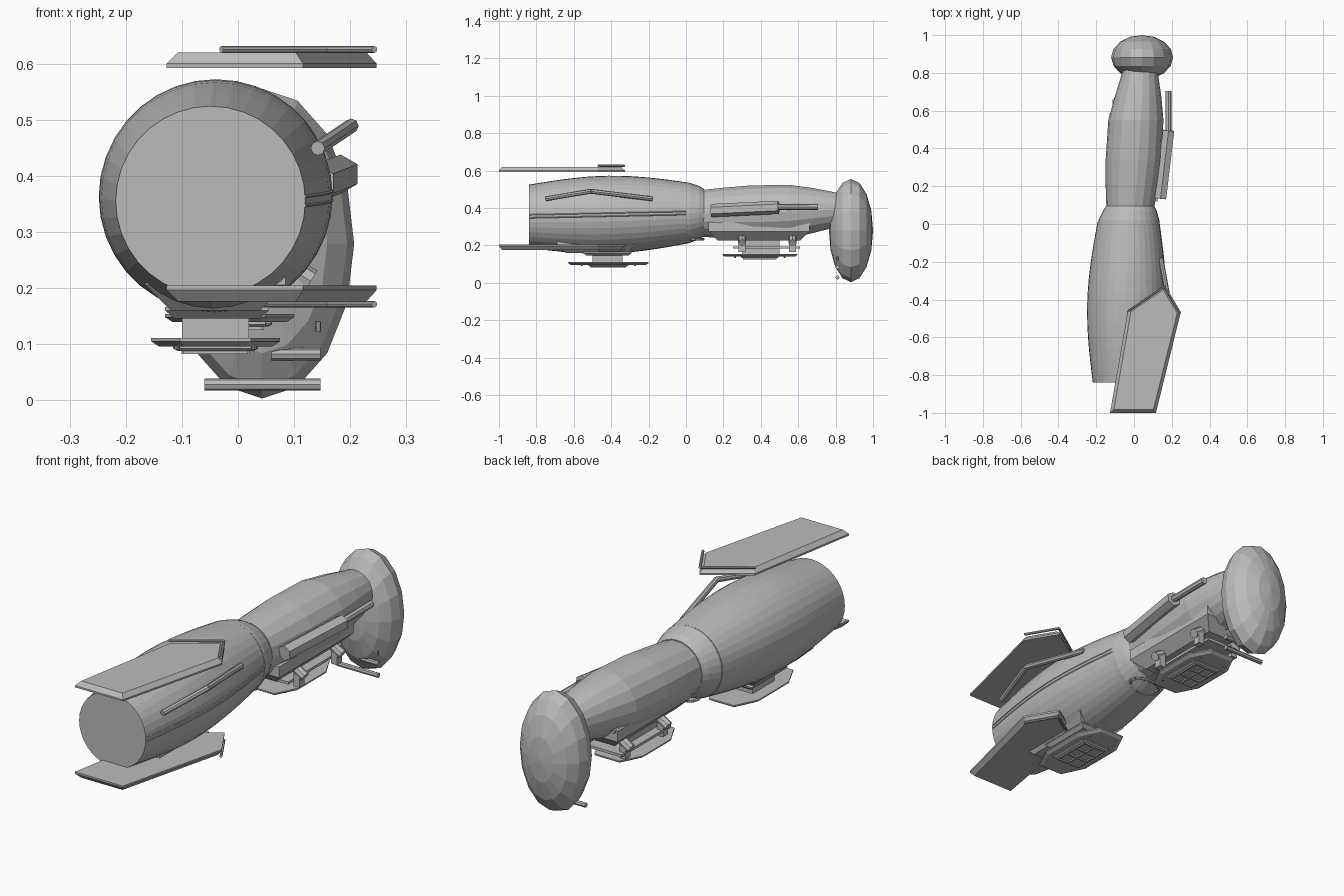
import bpy, bmesh, math
from mathutils import Vector

if "Cube" in bpy.data.objects:
    bpy.data.objects.remove(bpy.data.objects["Cube"])

grey = bpy.data.materials.new("plain_grey")
grey.diffuse_color = (0.5, 0.5, 0.5, 1)
grey.use_nodes = True
grey.node_tree.nodes["Principled BSDF"].inputs["Base Color"].default_value = grey.diffuse_color


def finish(bm, name):
    bmesh.ops.recalc_face_normals(bm, faces=bm.faces[:])
    me = bpy.data.meshes.new(name)
    bm.to_mesh(me)
    bm.free()
    me.materials.append(grey)
    ob = bpy.data.objects.new(name, me)
    bpy.context.collection.objects.link(ob)
    return ob


def loft(name, rings, sides):
    """Closed body of circular rings (x, y, z, radius) along y."""
    bm = bmesh.new()
    loops = []
    for x, y, z, r in rings:
        loops.append([bm.verts.new((x + r * math.cos(2 * math.pi * i / sides), y,
                                    z + r * math.sin(2 * math.pi * i / sides)))
                      for i in range(sides)])
    for a, b in zip(loops, loops[1:]):
        for i in range(sides):
            j = (i + 1) % sides
            bm.faces.new((a[i], a[j], b[j], b[i]))
    bm.faces.new(loops[0])
    bm.faces.new(loops[-1])
    return finish(bm, name)


def plate(name, outline, z, rim, bevel, inset):
    """Flat plate with a straight rim and a sloped edge; negative heights go down."""
    bm = bmesh.new()
    base = bm.faces.new([bm.verts.new((x, y, z)) for x, y in outline])
    ext = bmesh.ops.extrude_face_region(bm, geom=[base], use_keep_orig=True)["geom"]
    top = [f for f in ext if isinstance(f, bmesh.types.BMFace)][0]
    bmesh.ops.translate(bm, verts=top.verts[:], vec=(0, 0, rim))
    bmesh.ops.recalc_face_normals(bm, faces=bm.faces[:])
    if inset:
        bmesh.ops.inset_region(bm, faces=[top], thickness=inset, use_even_offset=True)
        bmesh.ops.translate(bm, verts=top.verts[:], vec=(0, 0, bevel))
    return finish(bm, name)


def rod(name, points, r, sides=8):
    """Straight bars joined end to end through the points."""
    bm = bmesh.new()
    for p, q in zip(points, points[1:]):
        p, q = Vector(p), Vector(q)
        d = q - p
        m = d.to_track_quat('Z', 'Y').to_matrix().to_4x4()
        m.translation = (p + q) / 2
        bmesh.ops.create_cone(bm, cap_ends=True, segments=sides, radius1=r, radius2=r,
                              depth=d.length, matrix=m)
    return finish(bm, name)


def box(name, lo, hi):
    return plate(name, rect(lo[0], hi[0], lo[1], hi[1]), lo[2], hi[2] - lo[2], 0, 0)


def rect(x0, x1, y0, y1):
    return [(x0, y0), (x1, y0), (x1, y1), (x0, y1)]


def ball(name, centre, radii, u, v, axis_y=False):
    bm = bmesh.new()
    bmesh.ops.create_uvsphere(bm, u_segments=u, v_segments=v, radius=1)
    for w in bm.verts:
        x, y, z = w.co
        if axis_y:
            x, y, z = x, z, y
        w.co = [c + r * k for c, r, k in zip(centre, radii, (x, y, z))]
    return finish(bm, name)


# Main hull: barrel shape, slightly tilted axis
def hull_at(y):
    t = (y + 0.84) / 0.85
    edge = 0.169 * (1 - t) + 0.163 * t
    return (-0.049 + 0.019 * t, y, 0.355 + 0.018 * t, edge + 0.042 * math.sin(math.pi * t))


steps = [-0.84 + 0.85 * i / 14 for i in range(15)]
loft("main_hull", [hull_at(y) for y in steps], 36)

# Collar and neck
loft("collar", [(-0.028, 0.0, 0.373, 0.164), (-0.027, 0.02, 0.373, 0.161),
                (-0.022, 0.07, 0.375, 0.142), (-0.02, 0.095, 0.374, 0.128)], 32)
loft("neck", [(-0.02, 0.08, 0.371, 0.126), (-0.012, 0.2, 0.372, 0.138),
              (-0.002, 0.34, 0.374, 0.148), (0.01, 0.55, 0.38, 0.146),
              (0.022, 0.68, 0.386, 0.122), (0.033, 0.82, 0.39, 0.09)], 18)

# Rear dish: flattened low-poly ball with its pole along y
ball("rear_dish", (0.043, 0.882, 0.279), (0.164, 0.118, 0.276), 16, 8, True)

# Seam ribs on the right side of the hull
for k, dz in enumerate((-0.008, 0.008)):
    pts = []
    for y in steps:
        x, _, z, r = hull_at(y)
        pts.append((x + r - 0.001, y, z + dz))
    rod("seam_rib_%d" % k, pts, 0.003, 4)

# Upper and lower fins, with edge rods
fin = [(-0.127, -1), (0.116, -1), (0.247, -0.47), (0.16, -0.325), (-0.032, -0.455)]
for name, z, s in (("upper", 0.592, 1), ("lower", 0.204, -1)):
    plate(name + "_fin", fin, z, 0.008 * s, 0.02 * s, 0.017)
    rod(name + "_fin_edge_rod",
        [(-0.03, -0.46, z + 0.033 * s), (0.16, -0.33, z + 0.033 * s),
         (0.243, -0.47, z + 0.033 * s)], 0.006)

# Bent handrail on the hull side
rod("hull_handrail", [(0.142, -0.75, 0.449), (0.202, -0.51, 0.489), (0.142, -0.18, 0.449)], 0.013)

# Side cannon on the neck
rod("cannon_body", [(0.14, 0.135, 0.386), (0.183, 0.495, 0.403)], 0.035, 6)
rod("cannon_barrel", [(0.182, 0.47, 0.404), (0.182, 0.705, 0.406)], 0.016, 8)

# Cross bars under the dish
rod("dish_cross_bar", [(-0.06, 0.81, 0.028), (0.147, 0.81, 0.028)], 0.011)
rod("dish_short_bar", [(0.06, 0.81, 0.082), (0.147, 0.81, 0.082)], 0.011)
rod("dish_pin", [(0.143, 0.81, 0.122), (0.143, 0.81, 0.14)], 0.005)


# Window pods: stretched eight-sided plate, inner plate, window frame and studs
def pod(name, cx, cy, z, hw, hl):
    shape = [(-hw * .55, -hl), (hw * .55, -hl), (hw, -hl * .5), (hw, hl * .5),
             (hw * .55, hl), (-hw * .55, hl), (-hw, hl * .5), (-hw, -hl * .5)]
    plate(name + "_plate", [(cx + x, cy + y) for x, y in shape], z, -0.006, -0.009, 0.014)
    w, l, b = hw * 0.66, hl * 0.5, z - 0.015
    plate(name + "_inner_plate", rect(cx - w, cx + w, cy - l, cy + l), b, -0.004, -0.004, 0.008)
    w, l, b = w * 0.75, l * 0.85, b - 0.008
    for i in (-1, 0, 1):
        box("%s_frame_long_%d" % (name, i), (cx + i * w - .004, cy - l, b - .006),
            (cx + i * w + .004, cy + l, b))
    for i in range(4):
        y = cy - l + 2 * l * i / 3
        box("%s_frame_cross_%d" % (name, i), (cx - w, y - .004, b - .006), (cx + w, y + .004, b))
    for sx in (-1, 1):
        for sy in (-1, 1):
            ball(name + "_stud", (cx + sx * hw * .6, cy + sy * hl * .66, z - 0.017),
                 (.006, .006, .005), 8, 4)


pod("hull_pod", -0.04, -0.415, 0.111, 0.115, 0.215)
pod("neck_pod", -0.015, 0.395, 0.154, 0.115, 0.2)

# Hull pod mount
plate("hull_mount", rect(-0.165, 0.085, -0.69, -0.27), 0.235, -0.03, -0.045, 0.045)
plate("hull_mount_lower", rect(-0.13, 0.055, -0.55, -0.29), 0.166, -0.006, -0.014, 0.016)
box("hull_pod_stem", (-0.1, -0.5, 0.105), (0.02, -0.34, 0.16))

# Neck pod mount: tapered block, tie plate and four brackets
plate("neck_mount", rect(-0.115, 0.125, 0.12, 0.66), 0.325, -0.05, -0.05, 0.05)
plate("neck_tie_plate", rect(-0.1, 0.08, 0.25, 0.61), 0.194, -0.012, 0, 0)
box("neck_pod_stem", (-0.06, 0.3, 0.145), (0.03, 0.5, 0.23))
for y in (0.3, 0.57):
    for s in (-1, 1):
        rod("neck_bracket_arm", [(0.005 + s * 0.06, y, 0.252), (0.005 + s * 0.125, y, 0.212)], 0.022)
        box("neck_bracket_post", (0.005 + s * 0.095 - 0.015, y - 0.018, 0.165),
            (0.005 + s * 0.095 + 0.015, y + 0.018, 0.22))
rod("neck_side_pin", [(-0.098, 0.61, 0.32), (-0.098, 0.67, 0.32)], 0.008)

# Hoop under the collar
hoop = [(-0.02 + 0.075 * math.cos(a), 0.05 + 0.045 * math.sin(a), 0.232)
        for a in [2 * math.pi * i / 14 for i in range(15)]]
rod("collar_hoop", hoop, 0.007, 6)
